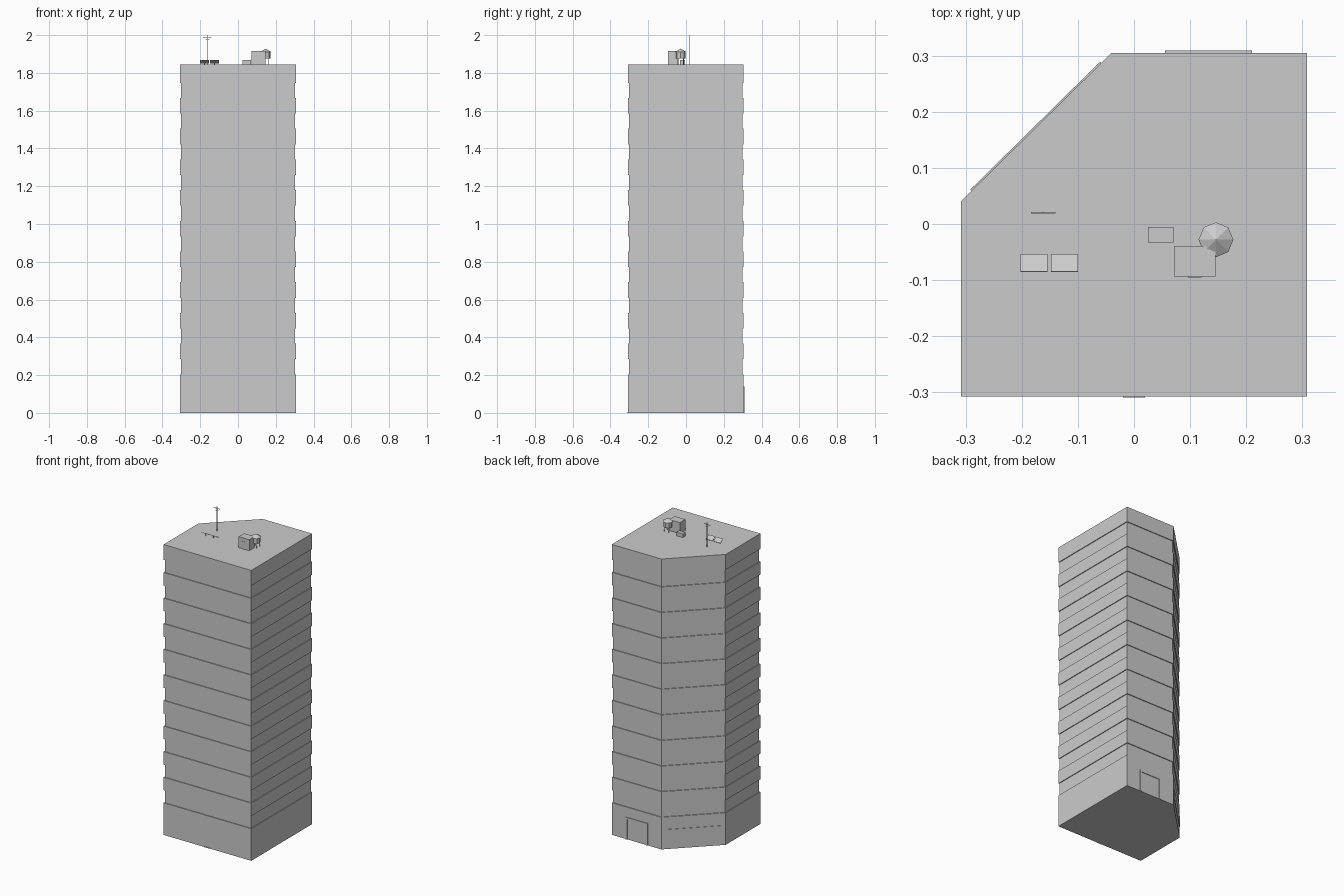
import bpy, bmesh, math
from mathutils import Vector, Matrix

if "Cube" in bpy.data.objects:
    bpy.data.objects.remove(bpy.data.objects["Cube"])

grey = bpy.data.materials.new("concrete_grey")
grey.diffuse_color = (0.6, 0.6, 0.6, 1)
grey.use_nodes = True
grey.node_tree.nodes["Principled BSDF"].inputs["Base Color"].default_value = grey.diffuse_color

ROOF = 1.845
PLAN = [Vector(p) for p in
        [(-0.308, -0.307), (0.308, -0.307), (0.308, 0.305), (-0.04, 0.305), (-0.308, 0.041)]]


def finish(name, bm):
    bmesh.ops.recalc_face_normals(bm, faces=bm.faces)
    me = bpy.data.meshes.new(name)
    bm.to_mesh(me)
    bm.free()
    me.materials.append(grey)
    ob = bpy.data.objects.new(name, me)
    bpy.context.collection.objects.link(ob)
    return ob


def box(name, x, y, z):
    """Box from (min, max) pairs."""
    bm = bmesh.new()
    bmesh.ops.create_cube(bm, size=1)
    for v in bm.verts:
        v.co = [(a + b) / 2 + c * (b - a) for (a, b), c in zip((x, y, z), v.co)]
    return finish(name, bm)


def cone(name, x, y, z, r1, r2, sides):
    bm = bmesh.new()
    bmesh.ops.create_cone(bm, cap_ends=True, segments=sides, radius1=r1, radius2=r2, depth=z[1] - z[0],
                          matrix=Matrix.Translation((x, y, sum(z) / 2)))
    return finish(name, bm)


def inset(poly, d):
    out = []
    for i, p in enumerate(poly):
        a = (p - poly[i - 1]).normalized()
        b = (poly[(i + 1) % len(poly)] - p).normalized()
        n1, n2 = Vector((a.y, -a.x)), Vector((b.y, -b.x))
        out.append(p - (n1 + n2) * d / (1 + n1.dot(n2)))
    return out


# Tower: stacked plan outlines with a recessed window band on each of ten floors
inner = inset(PLAN, 0.005)
levels = [(0, PLAN)]
for i in range(10):
    sill = 0.204 + i * 0.1626
    head = sill + 0.08
    levels += [(sill, PLAN), (sill, inner), (head, inner), (head, PLAN)]
levels.append((ROOF, PLAN))
bm = bmesh.new()
rings = [[bm.verts.new((p.x, p.y, z)) for p in poly] for z, poly in levels]
for lo, hi in zip(rings, rings[1:]):
    for i in range(len(PLAN)):
        j = (i + 1) % len(PLAN)
        bm.faces.new((lo[i], lo[j], hi[j], hi[i]))
bm.faces.new(rings[0])
bm.faces.new(rings[-1])
finish("tower", bm)

# Rear door frame
for name, x, z in (("door_jamb_left", (0.198, 0.21), (0, 0.14)),
                   ("door_jamb_right", (0.055, 0.067), (0, 0.14)),
                   ("door_lintel", (0.067, 0.198), (0.128, 0.14))):
    box(name, x, (0.304, 0.309), z)

# Shop window plate on the chamfered corner
a, b = PLAN[3], PLAN[4]
along = (b - a).normalized()
shop = box("shop_window", (-0.162, 0.162), (-0.003, 0.003), (0.055, 0.125))
shop.location = ((a.x + b.x) / 2, (a.y + b.y) / 2, 0)
shop.rotation_euler.z = math.atan2(along.y, along.x)

# Front threshold
box("front_threshold", (-0.02, 0.02), (-0.309, -0.306), (0, 0.006))

# Roof hut, its door, and vent box
box("roof_hut", (0.071, 0.145), (-0.094, -0.039), (ROOF, 1.915))
box("hut_door", (0.096, 0.12), (-0.0955, -0.094), (ROOF, 1.893))
box("vent_box", (0.025, 0.07), (-0.033, -0.005), (ROOF, 1.868))

# Water tank on four legs
TX, TY = 0.146, -0.028
cone("tank_body", TX, TY, (1.875, 1.91), 0.026, 0.026, 8)
cone("tank_roof", TX, TY, (1.91, 1.928), 0.031, 0, 8)
for sx in (-1, 1):
    for sy in (-1, 1):
        cone("tank_leg", TX + sx * 0.015, TY + sy * 0.015, (ROOF, 1.876), 0.002, 0.002, 6)

# Aerial mast with two crossbars
MX, MY = -0.162, 0.02
cone("mast", MX, MY, (ROOF, 2.0), 0.002, 0.002, 6)
box("long_crossbar", (MX - 0.022, MX + 0.022), (MY - 0.001, MY + 0.001), (1.987, 1.99))
box("short_crossbar", (MX - 0.011, MX + 0.011), (MY - 0.001, MY + 0.001), (1.974, 1.977))

# Tilted solar panels, high edge to the front
for x in (-0.178, -0.124):
    panel = box("solar_panel", (-0.024, 0.024), (-0.0175, 0.0175), (-0.001, 0.001))
    panel.location = (x, -0.0695, 1.859)
    panel.rotation_euler.x = math.radians(-28)
    box("panel_post", (x - 0.002, x + 0.002), (-0.0715, -0.0675), (ROOF, 1.859))
